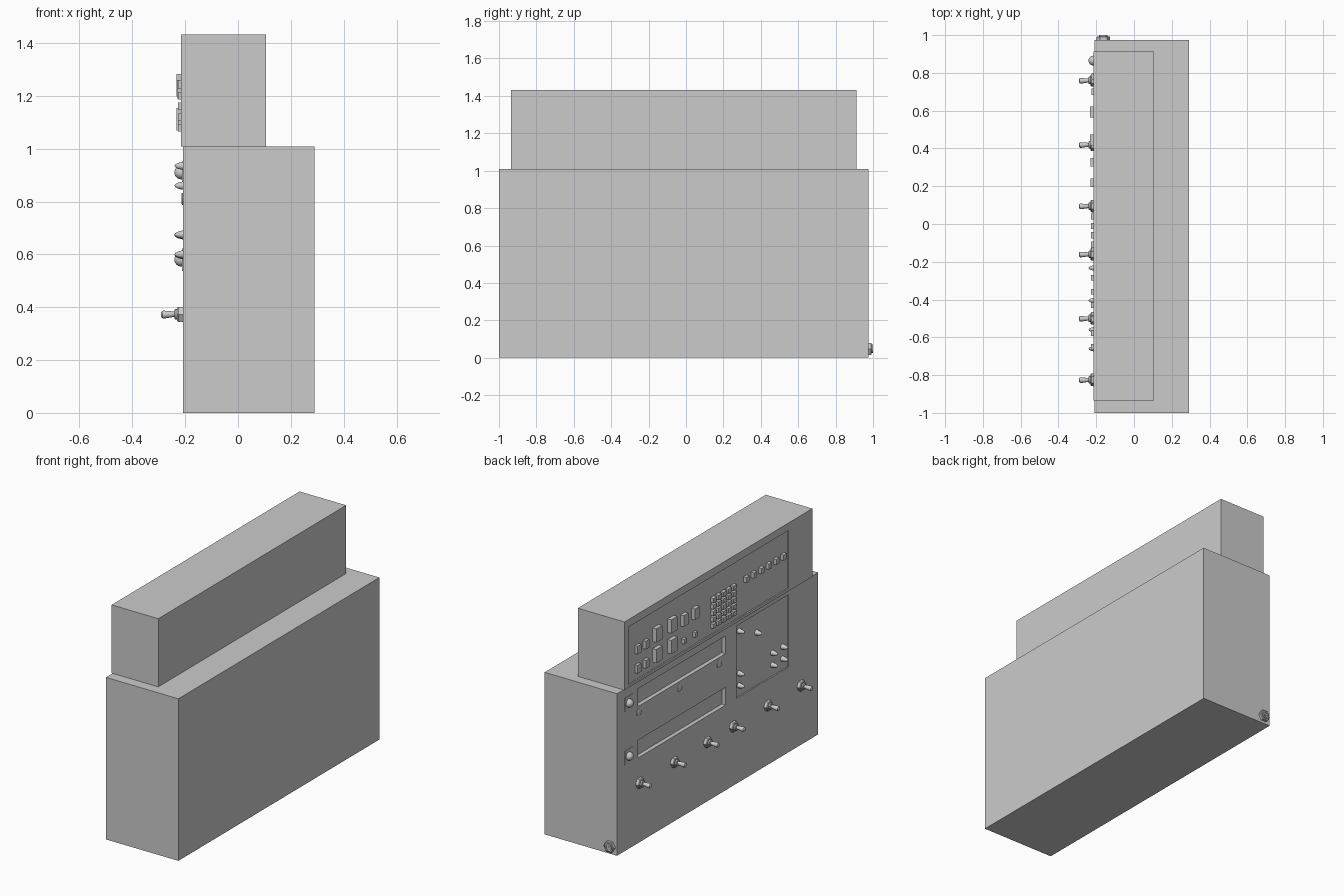
import bpy, bmesh, math
from mathutils import Matrix, Vector

if "Cube" in bpy.data.objects:
    bpy.data.objects.remove(bpy.data.objects["Cube"])

FACE, TOPFACE = -0.208, -0.215


def finish(name, bm, smooth=False):
    bmesh.ops.recalc_face_normals(bm, faces=bm.faces)
    me = bpy.data.meshes.new(name)
    bm.to_mesh(me)
    bm.free()
    ob = bpy.data.objects.new(name, me)
    bpy.context.collection.objects.link(ob)
    if smooth:
        bpy.ops.object.select_all(action='DESELECT')
        ob.select_set(True)
        bpy.context.view_layer.objects.active = ob
        bpy.ops.object.shade_smooth_by_angle(angle=math.radians(35))
    return ob


def box(name, x, y, z):
    bm = bmesh.new()
    size = Vector((x[1] - x[0], y[1] - y[0], z[1] - z[0]))
    mid = Vector((sum(x), sum(y), sum(z))) / 2
    bmesh.ops.create_cube(bm, size=1, matrix=Matrix.Translation(mid) @ Matrix.Diagonal(size.to_4d()))
    return finish(name, bm)


def turned(name, profile, origin, axis=(-1, 0, 0), sides=16, smooth=True):
    """Revolve (radius, distance) points around an axis, capping both ends."""
    bm = bmesh.new()
    rot = Vector(axis).to_track_quat('Z', 'Y')
    rings = []
    for r, d in profile:
        rings.append([bm.verts.new(Vector(origin) + rot @ Vector((
            r * math.cos(2 * math.pi * i / sides), r * math.sin(2 * math.pi * i / sides), d)))
            for i in range(sides)])
    for a, b in zip(rings, rings[1:]):
        for i in range(sides):
            j = (i + 1) % sides
            bm.faces.new((a[i], a[j], b[j], b[i]))
    bm.faces.new(rings[0])
    bm.faces.new(rings[-1])
    return finish(name, bm, smooth)


def recess(target, front, depth, y, z):
    cutter = box("recess_cutter", (front - 0.05, front + depth), y, z)
    cutter.hide_render = True
    mod = target.modifiers.new("recess", 'BOOLEAN')
    mod.operation, mod.solver, mod.object = 'DIFFERENCE', 'EXACT', cutter
    bpy.context.view_layer.objects.active = target
    bpy.ops.object.modifier_apply(modifier=mod.name)
    bpy.data.objects.remove(cutter)


def button(name, y, z, w, h, out, base=-0.203):
    box(name, (out, base), (y - w / 2, y + w / 2), (z - h / 2, z + h / 2))


# Cabinets
lower = box("lower_cabinet", (FACE, 0.29), (-1, 0.975), (0, 1.008))
upper = box("upper_cabinet", (TOPFACE, 0.106), (-0.935, 0.912), (1.008, 1.432))

# Recessed panels and display slots
recess(upper, TOPFACE, 0.008, (-0.70, 0.87), (1.025, 1.385))
recess(lower, FACE, 0.008, (-0.71, -0.20), (0.53, 0.98))
for z0 in (0.53, 0.85):
    recess(lower, FACE, 0.025, (-0.09, 0.77), (z0, z0 + 0.11))

# Large, medium and small buttons on the upper panel
for z in (1.24, 1.112):
    for y in (0.593, 0.445):
        button("large_button", y, z, 0.06, 0.085, -0.232)
for y in (0.78, 0.70):
    for z in (1.215, 1.095):
        button("small_button", y, z, 0.035, 0.05, -0.226)
for y in (0.327, 0.218):
    button("medium_button", y, 1.225, 0.045, 0.07, -0.23)
    button("tiny_button", y, 1.092, 0.025, 0.03, -0.226)

# Keypad and indicator row
for c in range(5):
    for r in range(5):
        button("keypad_key", 0.04 - 0.05 * c, 1.24 - 0.04 * r, 0.033, 0.028, -0.228)
for i in range(6):
    button("row_button", -0.285 - 0.073 * i, 1.243, 0.03, 0.035, -0.228)

# Pointed knobs on the right panel
knob = [(0.017, 0), (0.015, 0.012), (0.011, 0.028), (0.006, 0.038), (0.001, 0.041)]
for y, z in ((-0.233, 0.935), (-0.405, 0.86), (-0.56, 0.675), (-0.66, 0.675),
             (-0.56, 0.60), (-0.66, 0.60), (-0.233, 0.672), (-0.233, 0.597)):
    turned("pointed_knob", knob, (-0.199, y, z))

# Dome lamps on square plates
dome = [(0.026, 0)] + [(0.026 * math.cos(a * math.pi / 12), 0.004 + 0.026 * math.sin(a * math.pi / 12))
                       for a in range(6)] + [(0.001, 0.03)]
for z in (0.91, 0.58):
    button("lamp_plate", 0.865, z, 0.075, 0.085, -0.212, -0.2)
    turned("dome_lamp", dome, (-0.211, 0.865, z))

# Flat discs below the upper slot
for y in (0.76, 0.36, -0.03):
    turned("round_disc", [(0.023, -0.004), (0.023, 0.003), (0.02, 0.005)], (FACE, y, 0.81))

# Toggle switches: hex nut, collar and flared lever
for y in (0.76, 0.42, 0.095, -0.16, -0.5, -0.825):
    turned("switch_nut", [(0.033, -0.003), (0.033, 0.018), (0.029, 0.022)], (FACE, y, 0.373),
           sides=6, smooth=False)
    turned("switch_collar", [(0.02, 0), (0.02, 0.03), (0.016, 0.033)], (FACE, y, 0.373))
    turned("switch_lever", [(0.009, 0), (0.015, 0.05), (0.014, 0.056), (0.008, 0.06)],
           (-0.231, y, 0.374), axis=(-1, -0.04, -0.04))

# Socket near the floor on the cabinet end: hex nut with a hollow collar and pin
socket = (-0.162, 0.975, 0.047)
turned("socket_nut", [(0.036, -0.002), (0.036, 0.015), (0.032, 0.018)], socket,
       axis=(0, 1, 0), sides=6, smooth=False)
turned("socket_collar", [(0.023, 0), (0.023, 0.025), (0.015, 0.025), (0.015, 0.019)], socket, axis=(0, 1, 0))
turned("socket_pin", [(0.006, 0.015), (0.006, 0.023)], socket, axis=(0, 1, 0), sides=10)
